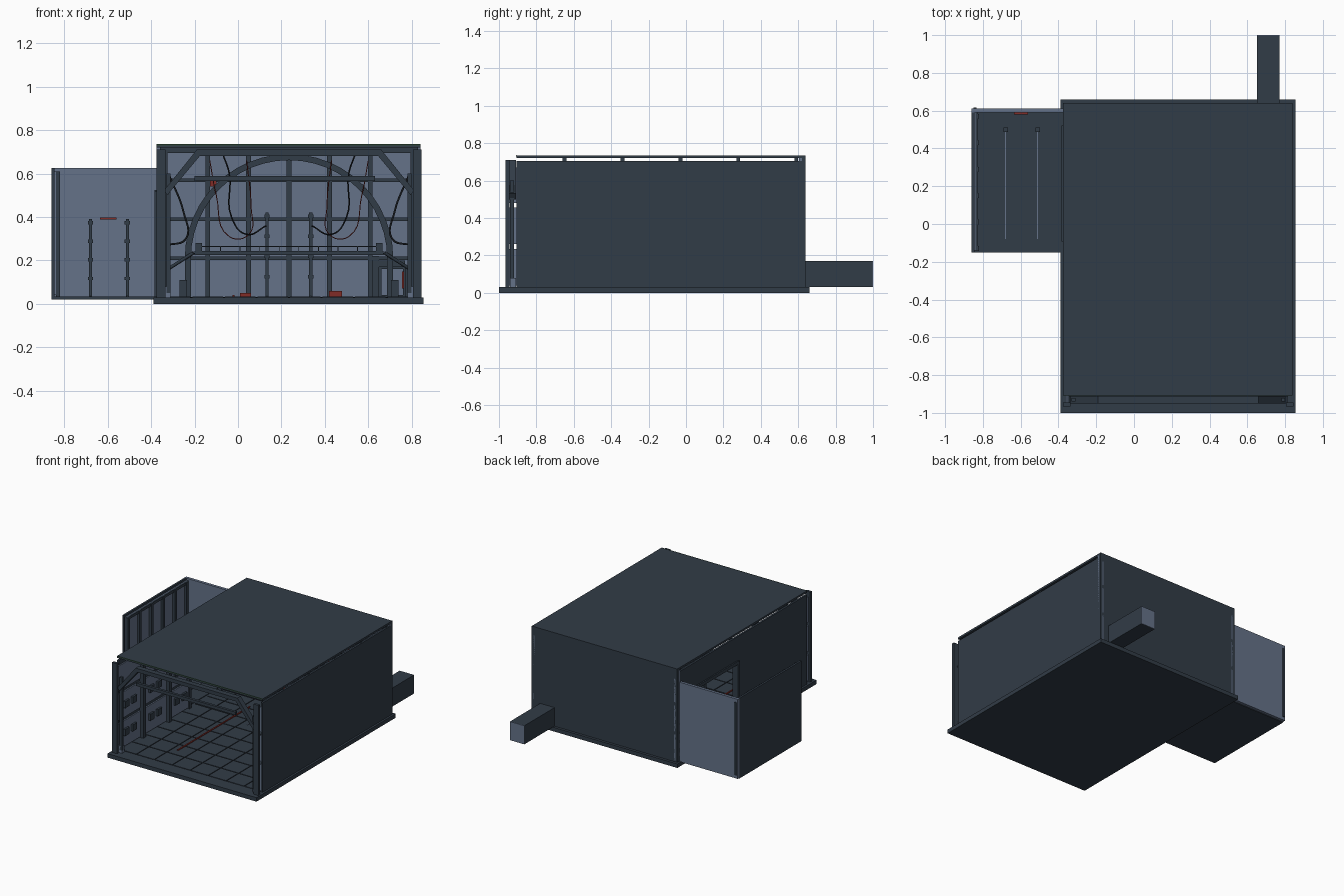
import bpy
import bmesh
from math import cos, sin, pi
from mathutils import Vector

cube = bpy.data.objects.get("Cube")
if cube:
    bpy.data.objects.remove(cube, do_unlink=True)


def material(name, r, g, b):
    m = bpy.data.materials.new(name)
    m.diffuse_color = (r, g, b, 1)
    m.use_nodes = True
    m.node_tree.nodes["Principled BSDF"].inputs["Base Color"].default_value = (r, g, b, 1)
    return m


DARK = material("dark slate", .031, .045, .063)
LIGHT = material("slate blue", .13, .17, .25)
BLACK = material("cable black", .008, .01, .013)
RED = material("signal red", .22, .025, .02)
GREEN = material("dark green", .03, .07, .04)

MID = .235          # x of the hall centre line
FLOOR = .03         # top of the base slab
BACK = .64          # rear face of the hall
FRONT = -.905       # front edge of the roof and side walls


def boxes(name, mat, spans):
    """One object made of boxes, each given as x, y and z ranges."""
    bm = bmesh.new()
    for xs, ys, zs in spans:
        verts = bmesh.ops.create_cube(bm, size=1)["verts"]
        for v in verts:
            v.co = [s[0] if c < 0 else s[1] for c, s in zip(v.co, (xs, ys, zs))]
    mesh = bpy.data.meshes.new(name)
    bmesh.ops.recalc_face_normals(bm, faces=bm.faces)
    bm.to_mesh(mesh)
    bm.free()
    mesh.materials.append(mat)
    ob = bpy.data.objects.new(name, mesh)
    bpy.context.collection.objects.link(ob)
    return ob


def box(name, mat, xs, ys, zs):
    return boxes(name, mat, [(xs, ys, zs)])


def around(c, w):
    return (c - w / 2, c + w / 2)


def flip(x):
    return 2 * MID - x


def mirror_span(xs):
    return (flip(xs[1]), flip(xs[0]))


def tube(name, mat, points, radius, smooth=True):
    """Bevelled curve through the points."""
    data = bpy.data.curves.new(name, "CURVE")
    data.dimensions = "3D"
    data.bevel_depth = radius
    data.bevel_resolution = 1
    data.resolution_u = 6
    data.use_fill_caps = True
    spline = data.splines.new("BEZIER" if smooth else "POLY")
    pts = spline.bezier_points if smooth else spline.points
    pts.add(len(points) - 1)
    for p, co in zip(pts, points):
        if smooth:
            p.co = co
            p.handle_left_type = p.handle_right_type = "AUTO"
        else:
            p.co = (*co, 1)
    data.materials.append(mat)
    ob = bpy.data.objects.new(name, data)
    bpy.context.collection.objects.link(ob)


def ribbon(name, mat, outer, inner, ys):
    """Flat band in the xz plane between two paths, with depth along y."""
    bm = bmesh.new()
    rings = []
    for (ox, oz), (ix, iz) in zip(outer, inner):
        ring = [(ox, ys[0], oz), (ix, ys[0], iz), (ix, ys[1], iz), (ox, ys[1], oz)]
        rings.append([bm.verts.new(c) for c in ring])
    for a, b in zip(rings, rings[1:]):
        for i in range(4):
            j = (i + 1) % 4
            bm.faces.new((a[i], a[j], b[j], b[i]))
    bm.faces.new(rings[0])
    bm.faces.new(rings[-1])
    bmesh.ops.recalc_face_normals(bm, faces=bm.faces)
    mesh = bpy.data.meshes.new(name)
    bm.to_mesh(mesh)
    bm.free()
    mesh.materials.append(mat)
    bpy.context.collection.objects.link(bpy.data.objects.new(name, mesh))


# Base slab and floor tiles
box("base_slab", DARK, (-.39, .855), (-1, .66), (0, FLOOR))
tile = .15
boxes("floor_tiles", DARK, [
    (around(MID + (i - 3.5) * tile, tile - .01), around(-.83 + j * tile, tile - .01), (FLOOR, FLOOR + .004))
    for i in range(8) for j in range(10)])
box("floor_joint_bed", BLACK, (-.36, .82), (-.9, .6), (FLOOR, FLOOR + .001))

# Roof on five cross beams
box("roof", DARK, (-.375, .84), (FRONT, BACK), (.72, .735))
box("roof_trim", GREEN, (-.375, .84), (FRONT - .003, FRONT), (.73, .736))
bays = [-.65 + .31 * i for i in range(5)]
boxes("roof_beams", DARK, [((-.36, .83), around(y, .02), (.695, .72)) for y in bays])

# Side walls, the right-hand one with a doorway into the annex
door = (-.08, .51)
box("east_wall", DARK, (.825, .84), (FRONT, BACK), (FLOOR, .705))
left = (-.375, -.36)
boxes("west_wall", DARK, [
    (left, (FRONT, door[0]), (FLOOR, .705)),
    (left, (door[1], BACK), (FLOOR, .705)),
    (left, door, (.51, .705))])
rows = [(.04, .235), (.26, .455), (.48, .67)]
inner = (-.36, -.35)
panels = []
for k, zs in enumerate(rows):
    panels.append((inner, (-.955, door[0]), zs))
    panels.append((inner, (door[1], BACK), zs))
panels.append((inner, door, (.52, .67)))
boxes("west_wall_panels", LIGHT, panels)
boxes("east_wall_panels", LIGHT, [((.815, .825), (FRONT, BACK), zs) for zs in rows])
studs = [(around(c, .03), around(y, .03), (FLOOR, .7)) for y in bays if y != bays[2] for c in (-.34, .81)]
boxes("wall_studs", DARK, studs)
boxes("wall_junction_boxes", DARK, [
    ((-.35, -.335), around(y + o, .05), around(z, .05))
    for y in (-.8, -.5, -.2) for z in (.15, .36) for o in (-.04, .05)])
boxes("door_frame", DARK, [((-.385, -.34), around(y, .025), (FLOOR, .52)) for y in door]
      + [((-.385, -.34), door, (.5, .525))])

# Back wall around the tunnel mouth, light lining and grid of ribs
tx, tz = (.65, .77), (FLOOR, .17)
for name, mat, ys in (("back_wall", DARK, (.62, BACK)), ("back_lining", LIGHT, (.605, .62))):
    boxes(name, mat, [
        ((-.375, tx[0]), ys, (FLOOR, .72)),
        ((tx[1], .84), ys, (FLOOR, .72)),
        (tx, ys, (tz[1], .72))])
ribs = [(around(MID + .187 * i, .022), (.58, .605), (FLOOR, .7)) for i in range(-2, 3)]
ribs += [((-.35, .82), (.585, .605), around(z, .016)) for z in (.21, .39, .57)]
boxes("back_ribs", DARK, ribs)

# Service tunnel, closed by a light panel
ty = (BACK, .995)
t = .01
boxes("tunnel_shell", DARK, [
    ((tx[0], tx[0] + t), ty, tz), ((tx[1] - t, tx[1]), ty, tz),
    (tx, ty, (tz[0], tz[0] + t)), (tx, ty, (tz[1] - t, tz[1]))])
box("tunnel_end", LIGHT, tx, (ty[1], 1), tz)
boxes("tunnel_surround", DARK, [
    ((.6, tx[0]), (.59, .605), (FLOOR, .22)), ((tx[1], .82), (.59, .605), (FLOOR, .17)),
    (tx, (.59, .605), (tz[1], .2))])
box("tunnel_warning_strip", RED, (.755, .765), (.58, .589), (.07, .15))

# Front portal: columns, chamfered inner frame and cross beams
columns = [((-.375, -.335), (-.965, -.945), (FLOOR, .71))]
columns += [((-.33, -.31), (-.94, -.92), (.05, .6))]
boxes("portal_columns", DARK, columns + [(mirror_span(x), y, z) for x, y, z in columns])
half = [(-.345, .53), (-.335, .53), (-.19, .71)]
half_in = [(-.325, .5), (-.31, .52), (-.175, .682)]
ribbon("portal_frame", DARK,
       half + [(flip(x), z) for x, z in reversed(half)],
       half_in + [(flip(x), z) for x, z in reversed(half_in)], (-.95, -.91))
boxes("portal_feet", LIGHT, [(xs, (-.94, -.91), (FLOOR, .08)) for xs in ((-.345, -.31), (.78, .815))])
box("hoist_beam", DARK, (-.2, .63), (-.93, -.91), (.565, .588))

# Rear arch with vertical legs
def arch_path(r):
    top = [(MID + r * cos(pi * i / 24), .21 + r * sin(pi * i / 24)) for i in range(25)]
    return [(MID + r, FLOOR)] + top + [(MID - r, FLOOR)]


ribbon("rear_arch", DARK, arch_path(.48), arch_path(.452), (.53, .57))
boxes("arch_feet", DARK, [(xs, (.5, .58), (FLOOR, .11)) for xs in ((-.27, -.235), (.705, .74))])

# Catwalk with a thin railing and end lamps
box("catwalk", DARK, (-.2, .67), (.46, .55), (.225, .243))
boxes("catwalk_railing", DARK, [((-.17, .64), (.46, .464), around(.265, .004))]
      + [(around(-.17 + .09 * i, .004), (.46, .464), (.243, .267)) for i in range(10)])
boxes("catwalk_lamps", DARK, [(around(x, .03), (.46, .5), (.24, .28)) for x in (-.18, .65)])
for side in (-1, 1):
    tube("catwalk_brace", DARK, [(MID + side * .44, .5, .235), (MID + side * .55, .55, .165)], .008, False)

# Clamped pipes with floor rails in the hall and the annex
for place, xs, y, top in (("hall", (.133, .335), .52, .42), ("annex", (-.68, -.51), .5, .39)):
    boxes(place + "_pipes", DARK, [(around(x, .014), around(y, .014), (FLOOR, top)) for x in xs])
    boxes(place + "_pipe_clamps", DARK, [
        (around(x, .024), around(y, .024), around(top * f, .016)) for x in xs for f in (.3, .52, .74, .96)])
    boxes(place + "_floor_rails", LIGHT, [(around(x, .005), door, (FLOOR, FLOOR + .008)) for x in xs])

# Hanging cables, mirrored about the centre line
black_run = [(-.07, .69), (-.04, .6), (-.03, .4), (.04, .32), (.13, .36)]
red_run = [(-.13, .66), (-.1, .5), (-.04, .31), (.05, .32), (.06, .45), (.04, .66)]
side_run = [(-.32, .6), (-.25, .42), (-.24, .3), (-.33, .27)]
for name, mat, run, y, r in (("black_cable", BLACK, black_run, .5, .004),
                             ("red_cable", RED, red_run, .51, .0025),
                             ("side_cable", BLACK, side_run, .4, .005)):
    for place in (lambda x: x, flip):
        tube(name, mat, [(place(x), y, z) for x, z in run], r)

# Red fittings
box("floor_guide", RED, (-.025, -.015), (-.69, .17), (FLOOR, .04))
boxes("red_fittings", RED, [((-.13, -.1), (.56, .58), (.54, .57)),
                            ((.01, .06), (.5, .54), (FLOOR, .05)),
                            ((.42, .48), (.5, .54), (FLOOR, .06))])

# Open-topped annex
box("annex_floor", DARK, (-.86, -.375), (-.15, .59), (.02, .035))
box("annex_back", LIGHT, (-.86, -.375), (.59, .612), (.025, .625))
box("annex_side", DARK, (-.86, -.845), (-.15, .59), (.02, .625))
box("annex_side_lining", LIGHT, (-.845, -.838), (-.14, .59), (.04, .61))
boxes("annex_side_studs", DARK, [((-.838, -.82), around(-.13 + .14 * i, .025), (.035, .61)) for i in range(6)]
      + [((-.838, -.825), (-.14, .59), (.59, .61))])
box("annex_corner_strip", DARK, (-.85, -.835), (.612, .618), (.05, .6))
box("annex_marker", RED, (-.635, -.56), (.58, .59), (.388, .398))
